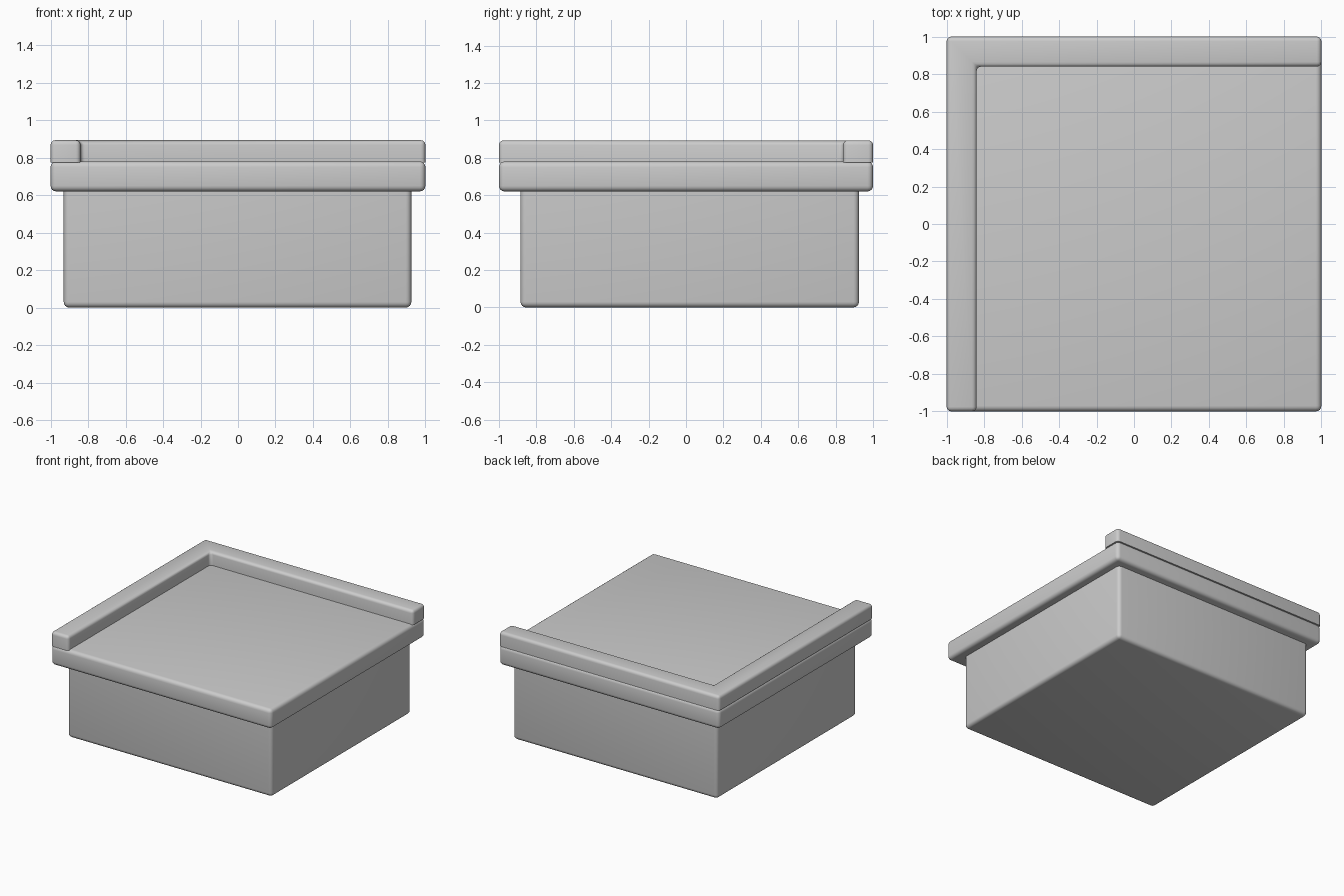
import bpy, bmesh
from math import radians

if "Cube" in bpy.data.objects:
    bpy.data.objects.remove(bpy.data.objects["Cube"])


def prism(name, outline, z0, z1, radius, keep_sharp=None):
    """Extrude an outline upward and round its edges."""
    bm = bmesh.new()
    face = bm.faces.new([bm.verts.new((x, y, z0)) for x, y in outline])
    ext = bmesh.ops.extrude_face_region(bm, geom=[face], use_keep_orig=True)
    for v in ext["geom"]:
        if isinstance(v, bmesh.types.BMVert):
            v.co.z = z1
    bmesh.ops.recalc_face_normals(bm, faces=bm.faces[:])
    edges = [e for e in bm.edges
             if keep_sharp is None or any(abs(v.co.z - keep_sharp) > 1e-4 for v in e.verts)]
    bmesh.ops.bevel(bm, geom=edges, offset=radius, segments=4, profile=0.5,
                    affect='EDGES', clamp_overlap=True)
    mesh = bpy.data.meshes.new(name)
    bm.to_mesh(mesh)
    bm.free()
    obj = bpy.data.objects.new(name, mesh)
    bpy.context.collection.objects.link(obj)
    bpy.ops.object.select_all(action='DESELECT')
    obj.select_set(True)
    bpy.context.view_layer.objects.active = obj
    bpy.ops.object.shade_smooth_by_angle(angle=radians(35))
    return obj


def rect(x0, x1, y0, y1):
    return [(x0, y0), (x1, y0), (x1, y1), (x0, y1)]


# Cabinet body under the top
prism("base_box", rect(-0.93, 0.925, -0.885, 0.925), 0.0, 0.63, 0.03, keep_sharp=0.63)

# Overhanging top slab
prism("top_slab", rect(-1, 1, -1, 1), 0.62, 0.78, 0.03)

# L-shaped raised rail along the left and back edges
rail = [(-1, -1), (-0.84, -1), (-0.84, 0.84), (1, 0.84), (1, 1), (-1, 1)]
prism("corner_rail", rail, 0.775, 0.893, 0.025, keep_sharp=0.775)
